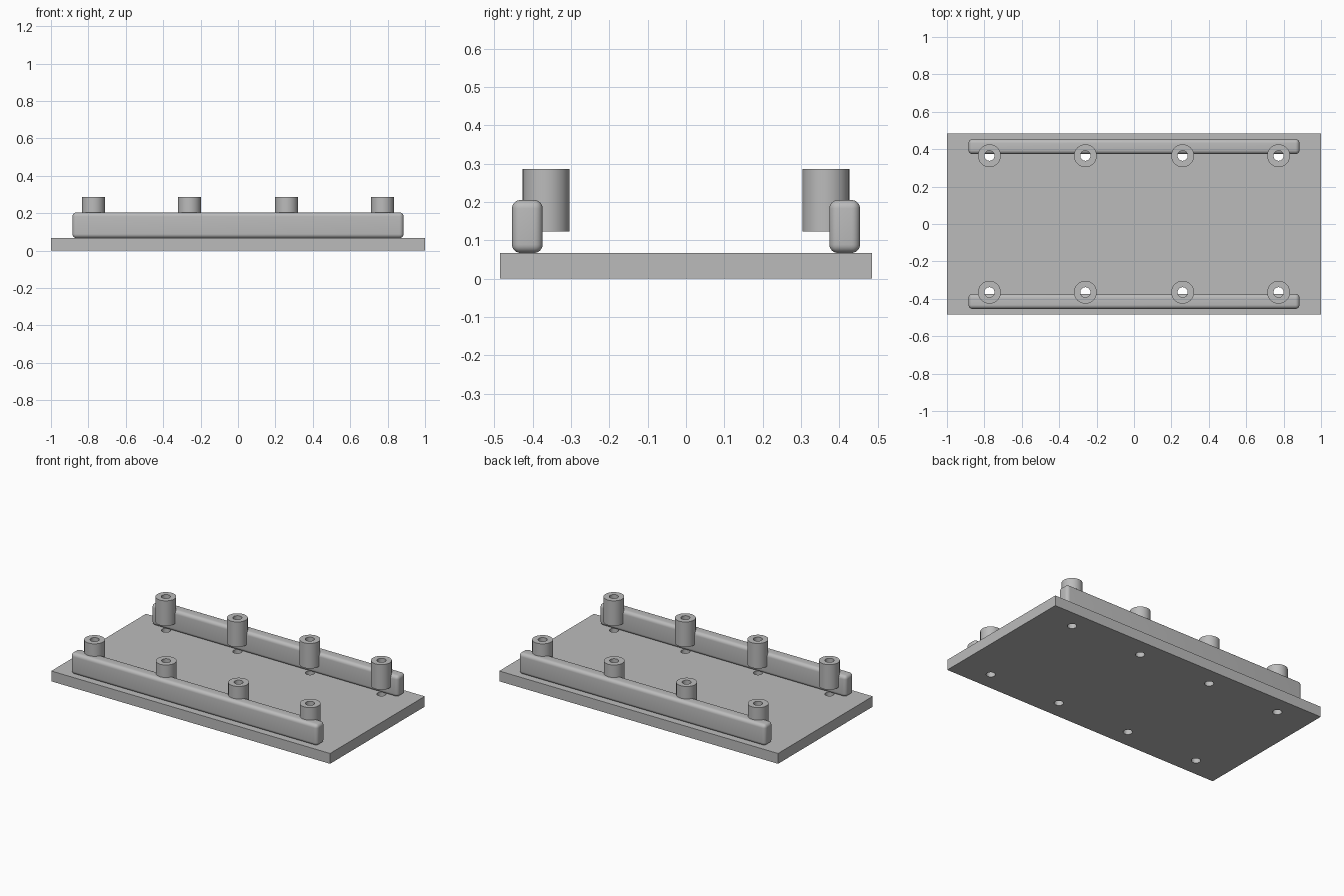
import bpy, bmesh, math
from mathutils import Matrix, Vector

default = bpy.data.objects.get("Cube")
if default:
    bpy.data.objects.remove(default)

grey = bpy.data.materials.new("plain_grey")
grey.use_nodes = True
grey.diffuse_color = (0.5, 0.5, 0.5, 1)
grey.node_tree.nodes["Principled BSDF"].inputs["Base Color"].default_value = (0.5, 0.5, 0.5, 1)

PLATE_TOP = 0.067
POST_Y = 0.365
POST_X = (-0.773, -0.26, 0.26, 0.773)
HOLE = 0.027
SEGMENTS = 48


def add_object(name, bm, smooth=False):
    bmesh.ops.recalc_face_normals(bm, faces=bm.faces)
    mesh = bpy.data.meshes.new(name)
    bm.to_mesh(mesh)
    bm.free()
    mesh.materials.append(grey)
    obj = bpy.data.objects.new(name, mesh)
    bpy.context.collection.objects.link(obj)
    if smooth:
        bpy.ops.object.select_all(action='DESELECT')
        obj.select_set(True)
        bpy.context.view_layer.objects.active = obj
        bpy.ops.object.shade_smooth_by_angle(angle=math.radians(35))
    return obj


def box(size, centre):
    bm = bmesh.new()
    bmesh.ops.create_cube(bm, size=1, matrix=Matrix.Translation(centre) @ Matrix.Diagonal((*size, 1)))
    return bm


def tube(x, y, low, high, inner, outer):
    # Lathe a rectangular section around the upright axis
    bm = bmesh.new()
    section = [(inner, low), (outer, low), (outer, high), (inner, high)]
    verts = [bm.verts.new((x + r, y, z)) for r, z in section]
    edges = [bm.edges.new((verts[i], verts[i - 1])) for i in range(4)]
    bmesh.ops.spin(bm, geom=verts + edges, cent=(x, y, 0), axis=(0, 0, 1),
                   angle=math.tau, steps=SEGMENTS, use_merge=True)
    bmesh.ops.remove_doubles(bm, verts=bm.verts, dist=1e-5)
    return bm


# Base plate with a hole below each post
plate = add_object("base_plate", box((2, 0.97, PLATE_TOP), (0, 0, PLATE_TOP / 2)))
bm = bmesh.new()
for side in (-1, 1):
    for x in POST_X:
        bmesh.ops.create_cone(bm, cap_ends=True, segments=SEGMENTS, radius1=HOLE, radius2=HOLE,
                              depth=0.3, matrix=Matrix.Translation((x, side * POST_Y, 0)))
cutter = add_object("hole_cutter", bm)
cutter.hide_render = True
cutter.hide_set(True)
cut = plate.modifiers.new("holes", 'BOOLEAN')
cut.operation = 'DIFFERENCE'
cut.solver = 'EXACT'
cut.object = cutter

for side, label in ((-1, "front"), (1, "back")):
    # Rounded rail along the long edge
    bm = box((1.77, 0.08, 0.138), (0, side * 0.414, PLATE_TOP + 0.069))
    bmesh.ops.bevel(bm, geom=bm.edges[:], offset=0.022, segments=6, profile=0.5, affect='EDGES')
    add_object(label + "_rail", bm, smooth=True)

    # Hollow posts on the inner face of the rail
    for number, x in enumerate(POST_X, 1):
        add_object(f"{label}_post_{number}", tube(x, side * POST_Y, 0.123, 0.286, HOLE, 0.061), smooth=True)
